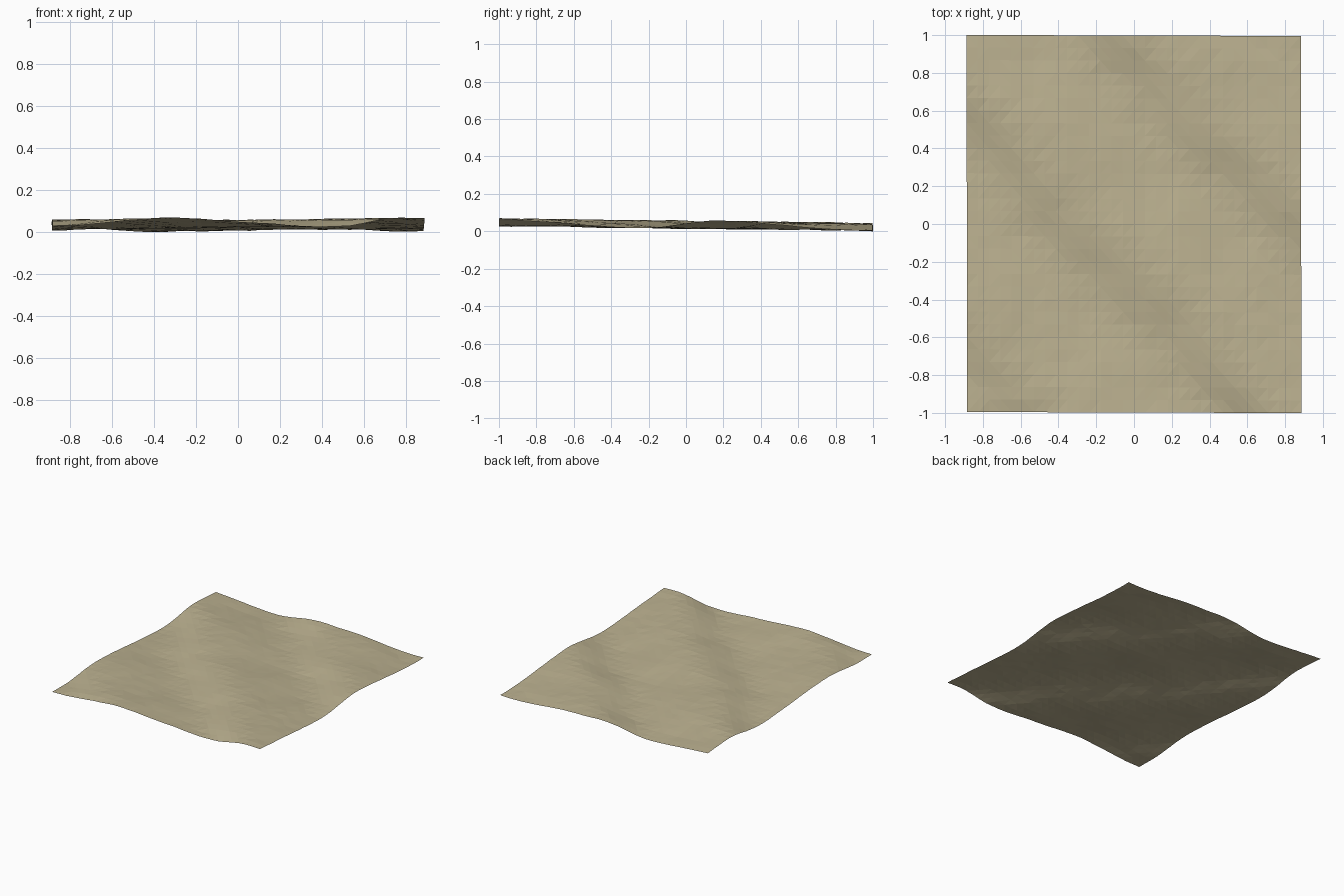
import bpy, bmesh, math
from mathutils import Vector, noise

if "Cube" in bpy.data.objects:
    bpy.data.objects.remove(bpy.data.objects["Cube"])

HALF_X, HALF_Y, CELLS = 0.885, 0.998, 30

# Height: gentle tilt + diagonal dune waves with steep faces to front left + small bumps
def height(x, y):
    u = x + y + 0.10 * noise.noise(Vector((x * 2.2, y * 2.2, 3.7)))
    p = 2 * math.pi * (u + 0.38) / 1.22
    wave = math.sin(p + 0.35 * math.sin(p))
    bumps = 0.006 * noise.noise(Vector((x * 4, y * 4, 1.3)))
    bumps += 0.003 * noise.noise(Vector((x * 10, y * 10, 8.1)))
    return 0.041 - 0.012 * y + 0.0205 * wave + bumps

# Sand sheet: open low-poly grid
bm = bmesh.new()
bmesh.ops.create_grid(bm, x_segments=CELLS, y_segments=CELLS, size=1)
for v in bm.verts:
    x, y = v.co.x * HALF_X, v.co.y * HALF_Y
    v.co = (x - 0.002 * y, y - 0.003 * x, height(x, y))
bmesh.ops.triangulate(bm, faces=bm.faces[:])

# Rest the lowest point on the ground
low = min(v.co.z for v in bm.verts)
for v in bm.verts:
    v.co.z -= low
mesh = bpy.data.meshes.new("sand_terrain")
bm.to_mesh(mesh)
bm.free()
terrain = bpy.data.objects.new("sand_terrain", mesh)
bpy.context.collection.objects.link(terrain)

sand = bpy.data.materials.new("sand")
sand.diffuse_color = (0.50, 0.44, 0.28, 1)
sand.use_nodes = True
sand.node_tree.nodes["Principled BSDF"].inputs["Base Color"].default_value = sand.diffuse_color
mesh.materials.append(sand)
